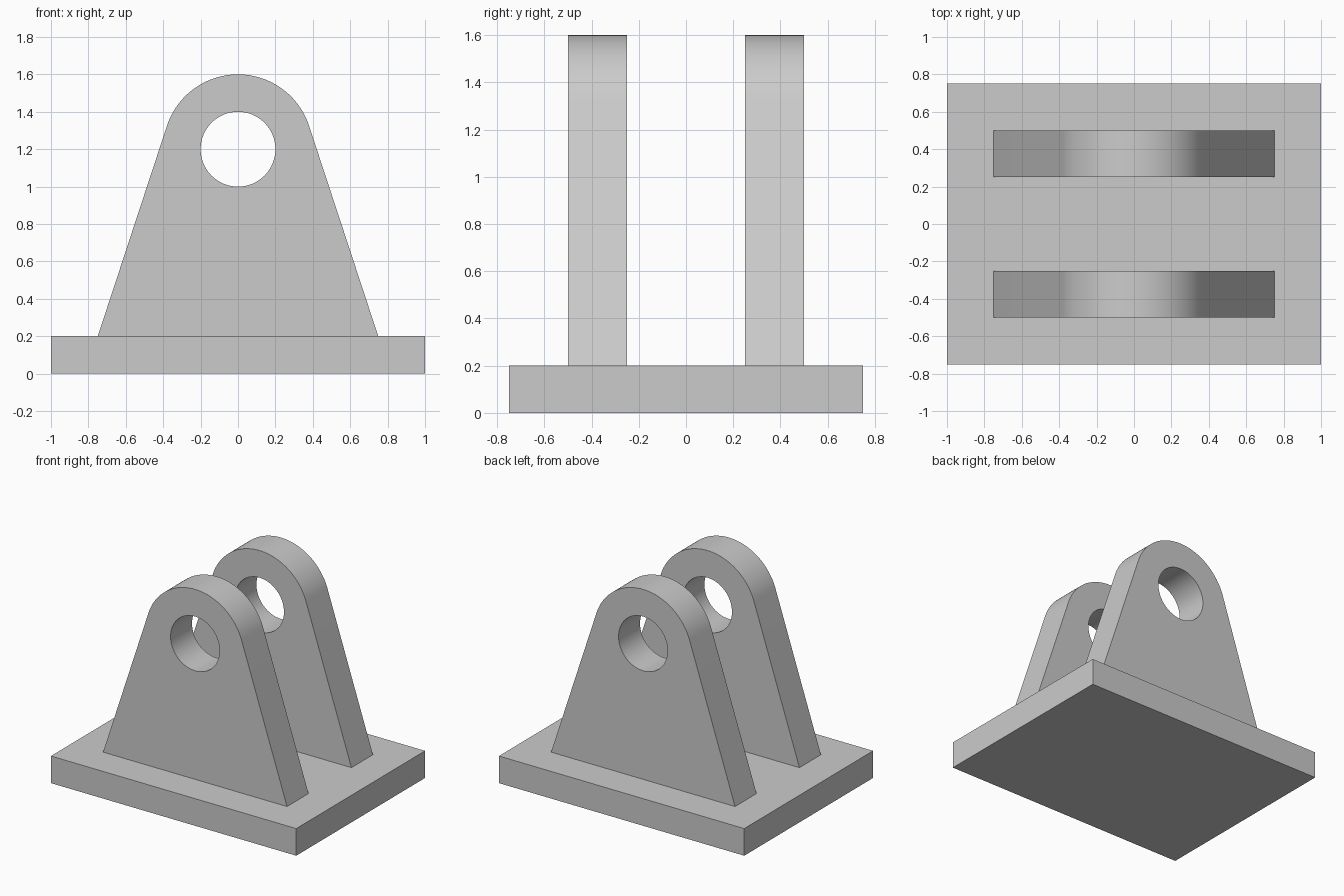
import bpy, bmesh, math
from mathutils import Vector

if "Cube" in bpy.data.objects:
    bpy.data.objects.remove(bpy.data.objects["Cube"])


def finish(name, bm):
    bmesh.ops.recalc_face_normals(bm, faces=bm.faces[:])
    mesh = bpy.data.meshes.new(name)
    bm.to_mesh(mesh)
    bm.free()
    obj = bpy.data.objects.new(name, mesh)
    bpy.context.collection.objects.link(obj)
    return obj


def arc(radius, start, end, count):
    # points around the pin axis at z = 1.2
    return [(radius * math.cos(start + (end - start) * i / count),
             1.2 + radius * math.sin(start + (end - start) * i / count))
            for i in range(count + 1)]


def add_loop(bm, points, y):
    verts = [bm.verts.new((x, y, z)) for x, z in points]
    return [bm.edges.new((v, verts[(i + 1) % len(verts)])) for i, v in enumerate(verts)]


# base plate
bm = bmesh.new()
bmesh.ops.create_cube(bm, size=1)
bmesh.ops.scale(bm, vec=(2, 1.5, 0.2), verts=bm.verts[:])
bmesh.ops.translate(bm, vec=(0, 0, 0.1), verts=bm.verts[:])
finish("base_plate", bm)

# lug plates: straight sides tangent to a rounded top, with a pin hole
tangent = math.atan2(-1, 0.75) + math.acos(0.4 / 1.25)
outline = [(-0.75, 0.2), (0.75, 0.2)] + arc(0.4, tangent, math.pi - tangent, 48)
hole = arc(0.2, 0, math.tau, 64)[:-1]

bm = bmesh.new()
edges = add_loop(bm, outline, -0.5) + add_loop(bm, hole, -0.5)
bmesh.ops.triangle_fill(bm, edges=edges, use_beauty=True, normal=Vector((0, -1, 0)))
result = bmesh.ops.extrude_face_region(bm, geom=bm.faces[:])
moved = [g for g in result["geom"] if isinstance(g, bmesh.types.BMVert)]
bmesh.ops.translate(bm, vec=(0, 0.25, 0), verts=moved)
lugs = finish("lug_plates", bm)

bpy.context.view_layer.objects.active = lugs
lugs.select_set(True)
bpy.ops.object.shade_smooth_by_angle(angle=math.radians(30))

# second lug by mirroring front to back
mirror = lugs.modifiers.new("mirror", 'MIRROR')
mirror.use_axis = (False, True, False)
mirror.use_mirror_merge = False
